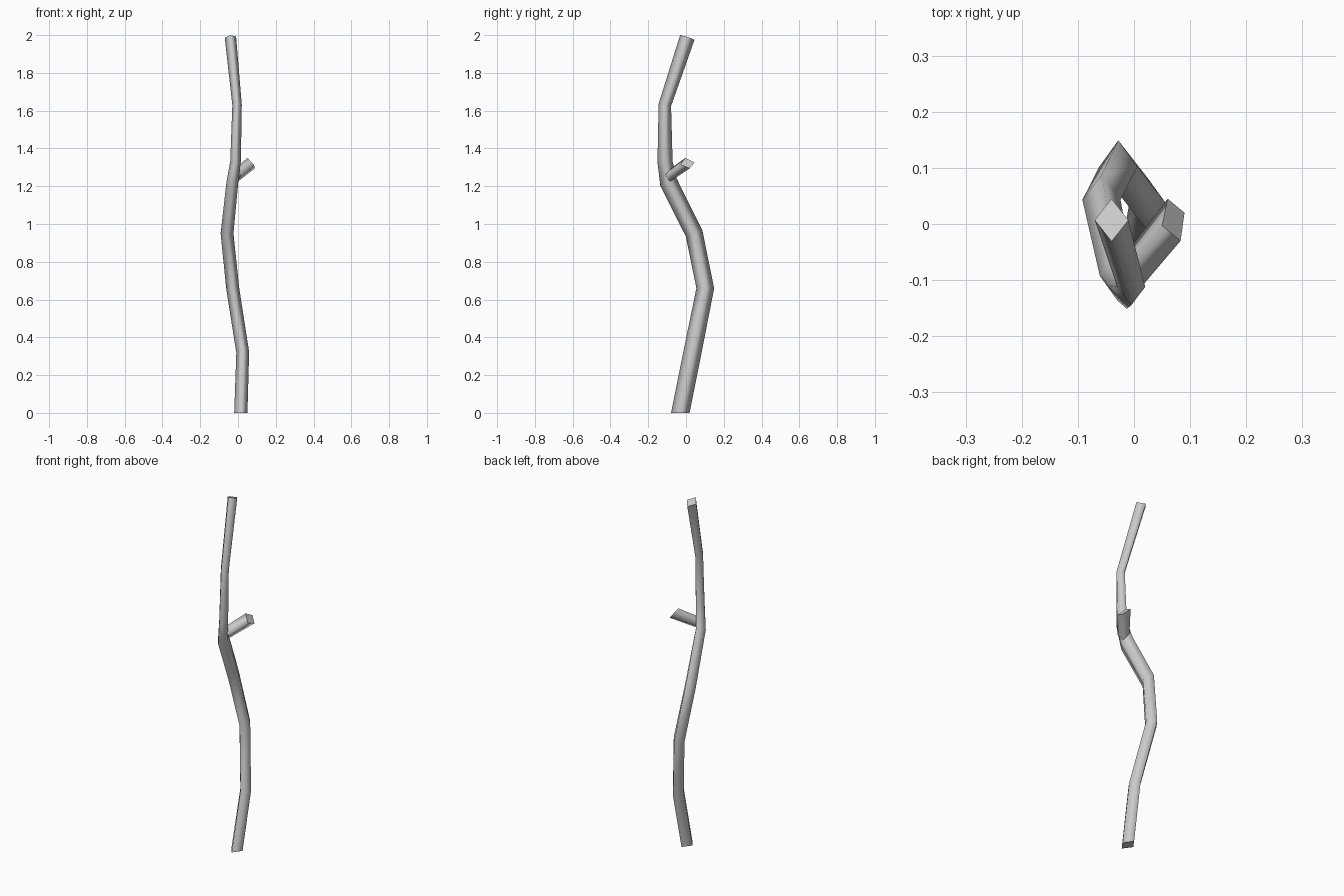
import bpy, bmesh

if "Cube" in bpy.data.objects:
    bpy.data.objects.remove(bpy.data.objects["Cube"])


def skin(name, rings):
    """Skin a list of four-point rings into a capped, smooth-sided limb."""
    bm = bmesh.new()
    loops = [[bm.verts.new(p) for p in ring] for ring in rings]
    for a, b in zip(loops, loops[1:]):
        for i in range(4):
            j = (i + 1) % 4
            bm.faces.new((a[i], a[j], b[j], b[i])).smooth = True
    for cap in (loops[0][::-1], loops[-1]):
        face = bm.faces.new(cap)
        for e in face.edges:
            e.smooth = False
    bmesh.ops.recalc_face_normals(bm, faces=bm.faces)
    mesh = bpy.data.meshes.new(name)
    bm.to_mesh(mesh)
    bm.free()
    obj = bpy.data.objects.new(name, mesh)
    bpy.context.collection.objects.link(obj)
    return obj


# Main stick: centre x, y, z, then half width in x and y of the diamond section
path = [
    (0.015, -0.03, 0.0, 0.035, 0.049),
    (0.025, 0.034, 0.32, 0.034, 0.047),
    (-0.028, 0.102, 0.66, 0.034, 0.047),
    (-0.058, 0.043, 0.95, 0.034, 0.044),
    (-0.03, -0.092, 1.22, 0.031, 0.044),
    (-0.013, -0.111, 1.33, 0.028, 0.040),
    (-0.005, -0.112, 1.63, 0.025, 0.033),
    (-0.04, 0.007, 1.988, 0.030, 0.038),
]

rings = []
for k, (x, y, z, rx, ry) in enumerate(path):
    lo, hi = path[max(k - 1, 0)], path[min(k + 1, len(path) - 1)]
    # Tilt each ring to follow the path; the foot stays flat on the ground
    sx = (hi[0] - lo[0]) / (hi[2] - lo[2]) if k else 0
    sy = (hi[1] - lo[1]) / (hi[2] - lo[2]) if k else 0
    rings.append([(x + dx, y + dy, z - sx * dx - sy * dy)
                  for dx, dy in ((rx, 0), (0, ry), (-rx, 0), (0, -ry))])
skin("stick", rings)

# Short broken side branch, rooted inside the stick
root = [(-0.02, -0.06, 1.255), (-0.03, -0.10, 1.28),
        (0.015, -0.11, 1.26), (0.0, -0.085, 1.225)]
tip = [(0.06, 0.045, 1.325), (0.05, -0.003, 1.35),
       (0.083, -0.03, 1.315), (0.09, 0.02, 1.295)]
skin("side_branch", [root, tip])
